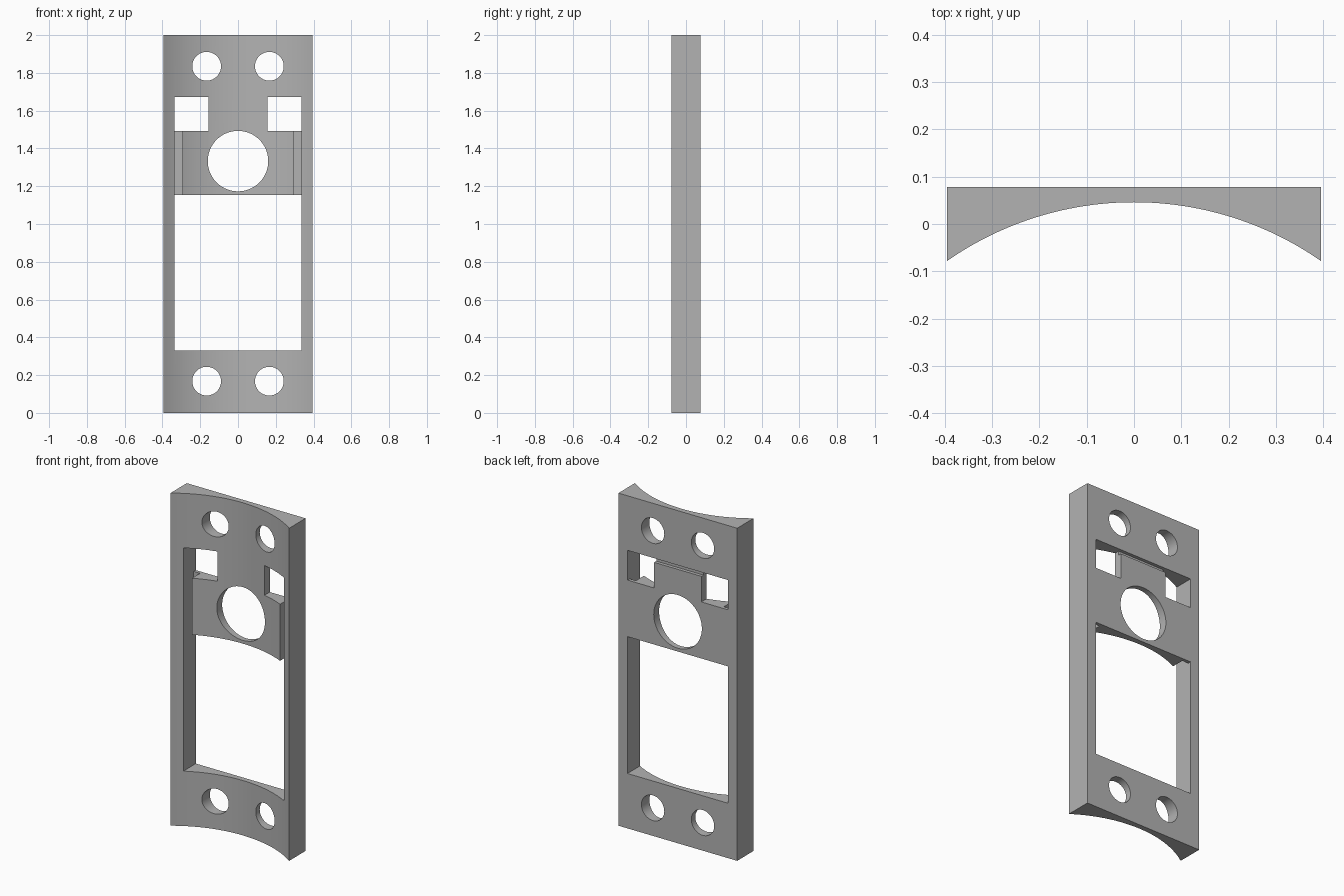
import bpy, bmesh, math
from mathutils import Matrix

cube = bpy.data.objects.get("Cube")
if cube:
    bpy.data.objects.remove(cube, do_unlink=True)

HALF_W, HEIGHT, BACK = 0.395, 2.0, 0.078
CREST, EDGE = 0.046, -0.078          # front surface y at the middle and sides
SAG = CREST - EDGE
RADIUS = (HALF_W ** 2 + SAG ** 2) / (2 * SAG)

grey = bpy.data.materials.new("plain_grey")
grey.use_nodes = True
grey.diffuse_color = (0.45, 0.45, 0.45, 1)
grey.node_tree.nodes["Principled BSDF"].inputs["Base Color"].default_value = (0.45, 0.45, 0.45, 1)


def make_object(name, bm):
    bmesh.ops.recalc_face_normals(bm, faces=bm.faces)
    mesh = bpy.data.meshes.new(name)
    bm.to_mesh(mesh)
    bm.free()
    mesh.materials.append(grey)
    obj = bpy.data.objects.new(name, mesh)
    bpy.context.collection.objects.link(obj)
    return obj


def box(name, x0, x1, y0, y1, z0, z1):
    bm = bmesh.new()
    bmesh.ops.create_cube(bm, size=1)
    bmesh.ops.scale(bm, vec=(x1 - x0, y1 - y0, z1 - z0), verts=bm.verts)
    bmesh.ops.translate(bm, vec=((x0 + x1) / 2, (y0 + y1) / 2, (z0 + z1) / 2), verts=bm.verts)
    return make_object(name, bm)


def drill(name, x, z, radius, sides=64):
    bm = bmesh.new()
    bmesh.ops.create_cone(bm, cap_ends=True, segments=sides, radius1=radius, radius2=radius,
                          depth=1, matrix=Matrix.Translation((x, 0, z)) @ Matrix.Rotation(math.pi / 2, 4, "X"))
    return make_object(name, bm)


# Plate: flat back, concave arc across the front
STEPS = 48
sweep = math.asin(HALF_W / RADIUS)
bm = bmesh.new()
profile = [(-HALF_W, BACK), (HALF_W, BACK)]
for i in range(STEPS + 1):
    a = sweep * (1 - 2 * i / STEPS)
    profile.append((RADIUS * math.sin(a), CREST - RADIUS + RADIUS * math.cos(a)))
base = bm.faces.new([bm.verts.new((x, y, 0)) for x, y in profile])
top = bmesh.ops.extrude_face_region(bm, geom=[base])["geom"]
bmesh.ops.translate(bm, vec=(0, 0, HEIGHT), verts=[v for v in top if isinstance(v, bmesh.types.BMVert)])
plate = make_object("mounting_plate", bm)

# Openings: large lower window, central round hole, shallow notch behind the bridge
IN_X, MID_Z, SHELF_Z, WIN_Z = 0.335, 1.153, 1.493, 1.672
cutters = [box("lower_opening", -IN_X, IN_X, -1, 1, 0.33, MID_Z),
           drill("centre_hole", 0, 1.333, 0.16, 96),
           box("bridge_notch", -0.2, 0.2, BACK - 0.02, 1, WIN_Z - 0.025, WIN_Z)]

# Mirrored openings: square windows, side grooves and screw holes
for side, s in (("left", 1), ("right", -1)):
    def span(a, b):
        return sorted((s * a, s * b))
    cutters.append(box(side + "_window", *span(0.157, IN_X), -1, 1, SHELF_Z, WIN_Z))
    cutters.append(box(side + "_groove", *span(0.293, IN_X), -1, BACK - 0.02, MID_Z - 0.1, SHELF_Z + 0.1))
    for level, z in (("upper", 1.835), ("lower", 0.168)):
        cutters.append(drill(f"{side}_{level}_screw_hole", s * 0.166, z, 0.076))

for cutter in cutters:
    mod = plate.modifiers.new(cutter.name, "BOOLEAN")
    mod.operation, mod.solver, mod.object = "DIFFERENCE", "EXACT", cutter

# Bake the cuts, then drop the cutters
bpy.context.view_layer.update()
graph = bpy.context.evaluated_depsgraph_get()
cut_mesh = bpy.data.meshes.new_from_object(plate.evaluated_get(graph))
plate.modifiers.clear()
plate.data = cut_mesh
for cutter in cutters:
    bpy.data.objects.remove(cutter, do_unlink=True)

bpy.ops.object.select_all(action="DESELECT")
plate.select_set(True)
bpy.context.view_layer.objects.active = plate
bpy.ops.object.shade_smooth_by_angle(angle=math.radians(30))
